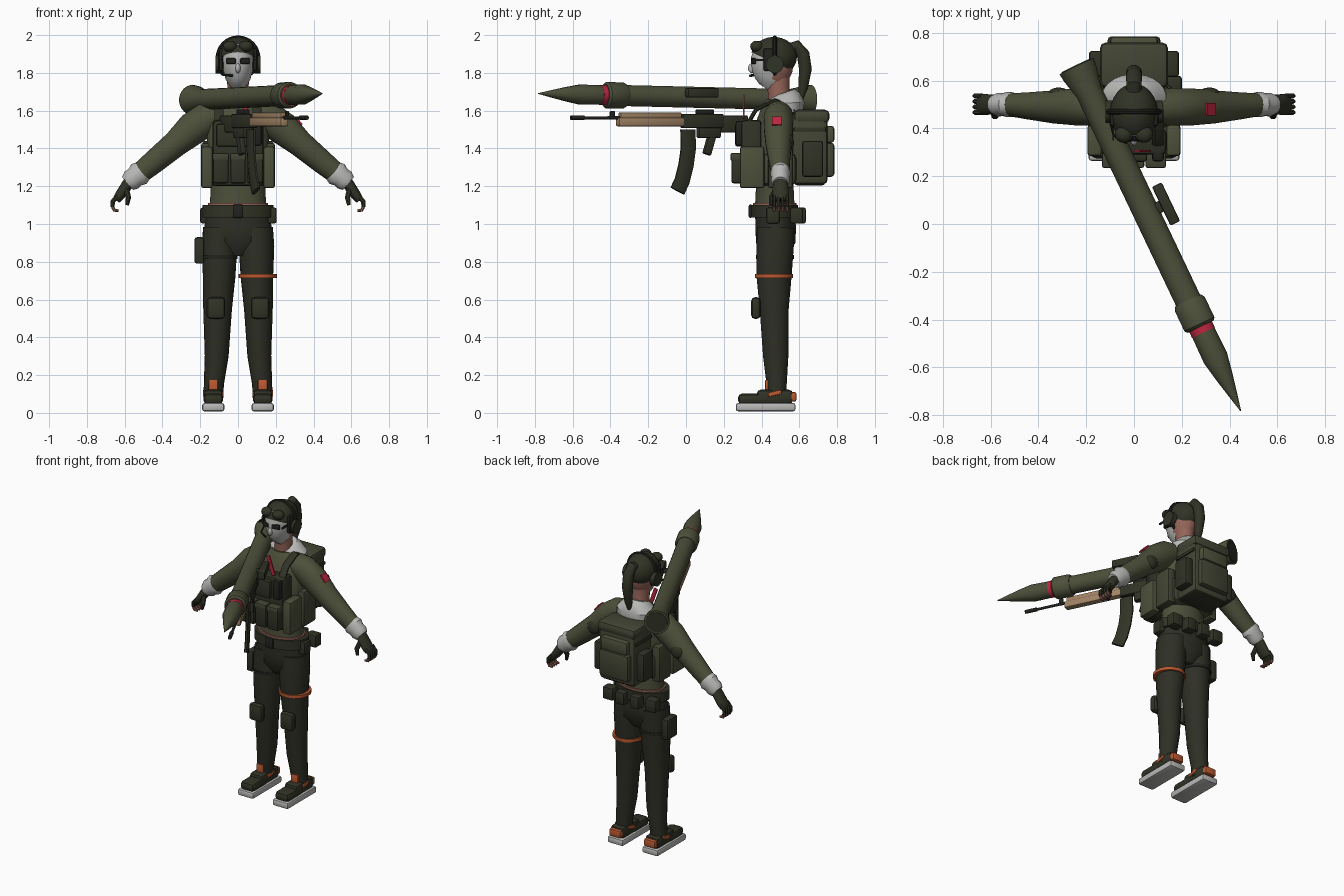
import bpy, bmesh, math
from mathutils import Vector, Matrix

cube = bpy.data.objects.get("Cube")
if cube:
    bpy.data.objects.remove(cube, do_unlink=True)


def material(name, *rgb):
    mat = bpy.data.materials.new(name)
    mat.use_nodes = True
    mat.diffuse_color = (*rgb, 1)
    mat.node_tree.nodes["Principled BSDF"].inputs["Base Color"].default_value = (*rgb, 1)
    return mat


olive = material("olive_cloth", .075, .08, .043)
pack_green = material("pack_green", .055, .06, .034)
gear = material("dark_gear", .03, .033, .019)
trouser = material("trouser_cloth", .027, .028, .018)
black = material("black_parts", .016, .017, .013)
grey = material("pale_grey", .48, .48, .47)
red = material("red", .5, .02, .05)
orange = material("orange", .5, .1, .03)
tan = material("tan_handguard", .36, .23, .13)
skin = material("skin", .3, .13, .1)


def finish(name, bm, *mats):
    bmesh.ops.recalc_face_normals(bm, faces=bm.faces)
    mesh = bpy.data.meshes.new(name)
    bm.to_mesh(mesh)
    bm.free()
    for mat in mats:
        mesh.materials.append(mat)
    mesh.shade_smooth()
    mesh.set_sharp_from_angle(angle=math.radians(35))
    obj = bpy.data.objects.new(name, mesh)
    bpy.context.collection.objects.link(obj)
    return obj


def box(name, loc, size, mat, bevel=.012, rot=(0, 0, 0)):
    bm = bmesh.new()
    bmesh.ops.create_cube(bm, size=1)
    bmesh.ops.scale(bm, vec=size, verts=bm.verts)
    if bevel:
        bmesh.ops.bevel(bm, geom=bm.edges[:], offset=min(bevel, min(size) * .4),
                        segments=2, affect='EDGES', profile=.5)
    obj = finish(name, bm, mat)
    obj.location, obj.rotation_euler = loc, rot
    return obj


def ball(name, loc, radii, mat):
    bm = bmesh.new()
    bmesh.ops.create_uvsphere(bm, u_segments=24, v_segments=16, radius=1)
    bmesh.ops.transform(bm, matrix=Matrix.Translation(loc) @ Matrix.Diagonal((*radii, 1)), verts=bm.verts)
    return finish(name, bm, mat)


def loft(name, rings, mat, u=(0, 1, 0), n=18):
    """Skin elliptical rings (x, y, z, radius along u, radius across)."""
    bm = bmesh.new()
    points = [Vector(r[:3]) for r in rings]
    loops = []
    for i, ring in enumerate(rings):
        t = (points[min(i + 1, len(points) - 1)] - points[max(i - 1, 0)]).normalized()
        v = t.cross(Vector(u)).normalized()
        w = v.cross(t)
        angles = [math.tau * (k + .5) / n for k in range(n)]
        loops.append([bm.verts.new(points[i] + w * ring[3] * math.cos(a) + v * ring[4] * math.sin(a))
                      for a in angles])
    for low, high in zip(loops, loops[1:]):
        for k in range(n):
            bm.faces.new((low[k], low[k - 1], high[k - 1], high[k]))
    bm.faces.new(loops[0])
    bm.faces.new(loops[-1])
    return finish(name, bm, mat)


def flip(rings, s):
    return [(s * r[0], *r[1:]) for r in rings]


# Torso, waist trim, belt and hips
loft("jacket", [(0, .47, 1.1, .105, .15), (0, .47, 1.2, .1, .145), (0, .47, 1.36, .115, .16),
                (0, .48, 1.52, .115, .17), (0, .49, 1.6, .095, .15), (0, .49, 1.66, .065, .075)], olive, n=28)
loft("waist_trim", [(0, .47, 1.09, .115, .16), (0, .47, 1.112, .115, .16)], skin, n=28)
loft("belt", [(0, .47, 1.035, .125, .188), (0, .47, 1.1, .125, .188)], gear, n=28)
loft("hips", [(0, .47, 1.07, .105, .165), (0, .475, .98, .108, .18), (0, .475, .9, .105, .165),
              (0, .475, .83, .06, .07)], trouser, n=28)
box("buckle", (0, .342, 1.068), (.055, .02, .07), black)
for x, y, w in [(-.16, .585, .08), (.16, .585, .08), (-.05, .6, .07), (.06, .6, .07), (.18, .46, .05)]:
    box("belt_pouch", (x, y, 1.045), (w, .07, .085), gear)
box("holster", (-.205, .47, .86), (.05, .11, .14), gear)
loft("holster_strap", [(-.1, .47, .815, .102, .098), (-.1, .47, .835, .102, .098)], black)
loft("thigh_band", [(.105, .465, .715, .102, .102), (.105, .465, .736, .102, .102)], orange)

# Legs and shoes
for s, side in ((1, "left"), (-1, "right")):
    leg = [(.095, .475, .98, .1, .09), (.098, .472, .88, .1, .094), (.1, .466, .72, .094, .086),
           (.108, .467, .55, .078, .076), (.113, .475, .3, .068, .063), (.128, .48, .15, .054, .053),
           (.13, .482, .08, .05, .053)]
    loft(side + "_trouser_leg", flip(leg, s), trouser)
    box(side + "_knee_pad", (s * .117, .37, .555), (.098, .05, .115), gear, .02)
    box(side + "_sole", (s * .131, .422, .03), (.118, .315, .044), grey)
    box(side + "_shoe_toe", (s * .131, .36, .073), (.104, .17, .06), gear, .024)
    box(side + "_shoe_body", (s * .131, .47, .085), (.1, .19, .075), gear, .02)
    box(side + "_heel_tab", (s * .131, .562, .085), (.085, .045, .05), orange, .01)
    box(side + "_shoe_strap", (s * .131, .47, .103), (.11, .07, .022), orange, .005, (.25, 0, 0))
    box(side + "_tongue", (s * .131, .428, .14), (.05, .018, .07), orange, .005)

# Arms, cuffs, gloves
for s, side in ((1, "left"), (-1, "right")):
    arm = [(.09, .49, 1.58, .075, .075), (.16, .49, 1.56, .08, .088), (.24, .49, 1.505, .078, .088),
           (.33, .49, 1.425, .07, .07), (.45, .495, 1.325, .056, .062), (.53, .5, 1.26, .047, .055)]
    loft(side + "_sleeve", flip(arm, s), olive)
    cuff = [(.505, .5, 1.28, .049, .058), (.525, .5, 1.264, .054, .066), (.545, .5, 1.248, .048, .055),
            (.565, .5, 1.232, .05, .057), (.585, .5, 1.215, .04, .045)]
    loft(side + "_cuff", flip(cuff, s), grey)
    palm = [(.565, .5, 1.24, .034, .03), (.595, .5, 1.195, .042, .03), (.63, .5, 1.145, .045, .026),
            (.645, .5, 1.125, .04, .02)]
    loft(side + "_glove", flip(palm, s), gear)
    thumb = [(.59, .475, 1.18, .016, .016), (.58, .452, 1.14, .015, .015), (.587, .45, 1.1, .01, .01)]
    loft(side + "_thumb", flip(thumb, s), gear, n=8)
    for k in range(4):
        y = .467 + k * .023
        finger = [(.636, y, 1.15, .011, .013), (.663, y, 1.12, .011, .013), (.664, y, 1.09, .01, .012)]
        tip = [(.664, y, 1.092, .01, .01), (.655, y, 1.073, .01, .01), (.632, y, 1.07, .007, .007)]
        loft(side + "_finger", flip(finger, s), gear, n=8)
        loft(side + "_fingertip", flip(tip, s), skin, n=8)
    ball(side + "_elbow_pad", (s * .315, .545, 1.43), (.045, .026, .045), gear)
box("arm_patch", (.322, .48, 1.546), (.054, .052, .009), red, 0, (0, .88, 0))

# Vest with pouches and shoulder straps
box("front_plate", (0, .345, 1.375), (.27, .11, .35), gear, .02)
for x in (-.091, 0, .091):
    box("magazine_pouch", (x, .275, 1.29), (.082, .07, .15), gear)
    box("pouch_flap", (x, .27, 1.355), (.086, .07, .04), pack_green, .008)
box("chest_pouch", (-.03, .28, 1.47), (.17, .04, .12), gear)
box("chest_radio", (.1, .285, 1.48), (.05, .045, .13), black)
box("cummerbund", (0, .46, 1.29), (.33, .25, .17), pack_green, .03)
for s, side in ((1, "left"), (-1, "right")):
    box(side + "_vest_pouch", (s * .165, .35, 1.3), (.06, .13, .22), olive)
    box(side + "_rear_vest_pouch", (s * .165, .5, 1.31), (.06, .13, .24), pack_green)
    strap = [(.1, .31, 1.5, .026, .012), (.1, .37, 1.605, .026, .012), (.1, .47, 1.655, .026, .012),
             (.1, .56, 1.62, .026, .012), (.1, .6, 1.54, .026, .012)]
    loft(side + "_shoulder_strap", flip(strap, s), gear, u=(1, 0, 0), n=8)

# Backpack
box("backpack", (0, .655, 1.4), (.27, .19, .38), pack_green, .025)
box("backpack_lid", (0, .665, 1.57), (.285, .19, .07), pack_green, .025)
box("rear_pocket", (0, .76, 1.34), (.22, .05, .18), pack_green, .015)
box("rear_pocket_flap", (0, .755, 1.475), (.2, .06, .09), olive, .015)
for s, side in ((1, "left"), (-1, "right")):
    box(side + "_backpack_pouch", (s * .158, .67, 1.345), (.06, .11, .19), gear)
    box(side + "_compression_strap", (s * .137, .655, 1.5), (.012, .17, .022), gear, .004)
box("bedroll_strap", (0, .655, 1.225), (.24, .16, .04), gear)

# Neck and scarf
loft("neck", [(0, .5, 1.63, .065, .062), (0, .49, 1.7, .058, .055), (0, .485, 1.8, .065, .06)], skin)
loft("scarf", [(0, .53, 1.59, .09, .14), (0, .53, 1.64, .098, .135), (0, .525, 1.68, .08, .095),
               (0, .52, 1.695, .06, .07)], grey, n=24)

# Head: masked face in front, skin behind
head = loft("head", [(0, .42, 1.72, .04, .022), (0, .43, 1.735, .068, .042), (0, .445, 1.77, .095, .066),
                     (0, .455, 1.82, .11, .08), (0, .458, 1.88, .114, .085), (0, .46, 1.95, .09, .065)],
            grey, n=28)
head.data.materials.append(skin)
for face in head.data.polygons:
    face.material_index = int(face.center.y > .46)
ball("nose", (0, .35, 1.825), (.014, .022, .026), grey)
for s, side in ((1, "left"), (-1, "right")):
    box(side + "_lens", (s * .036, .357, 1.863), (.054, .018, .032), black, .006, (0, 0, s * .25))
    bpy.ops.mesh.primitive_cylinder_add(vertices=24, radius=.047, depth=.032,
                                        location=(s * .104, .47, 1.845), rotation=(0, math.pi / 2, 0))
    cup = bpy.context.object
    cup.name = side + "_ear_cup"
    cup.data.materials.append(gear)
    box(side + "_side_hair", (s * .09, .44, 1.87), (.024, .06, .12), black)
    ball(side + "_goggle", (s * .042, .375, 1.94), (.038, .035, .03), gear)
    box(side + "_glasses_arm", (s * .087, .4, 1.868), (.008, .1, .012), black, 0)

# Hair shell, open under a sloping hairline
bm = bmesh.new()
bmesh.ops.create_uvsphere(bm, u_segments=32, v_segments=24, radius=1)
place = Matrix.Translation((0, .465, 1.885)) @ Matrix.Diagonal((.1, .122, .105, 1))
bmesh.ops.transform(bm, matrix=place, verts=bm.verts)
bmesh.ops.bisect_plane(bm, geom=bm.verts[:] + bm.edges[:] + bm.faces[:], plane_co=(0, .35, 1.908),
                       plane_no=(0, -.45, -1), clear_outer=True)
finish("hair", bm, gear)
bpy.ops.mesh.primitive_torus_add(major_radius=.107, minor_radius=.011, major_segments=32, minor_segments=8,
                                 location=(0, .47, 1.88), rotation=(math.pi / 2, 0, 0))
band = bpy.context.object
band.name = "headset_band"
band.data.materials.append(black)
loft("microphone", [(-.105, .45, 1.82, .005, .005), (-.085, .37, 1.79, .005, .005),
                    (-.03, .34, 1.785, .008, .008)], black, u=(0, 0, 1), n=8)
loft("ponytail", [(0, .54, 1.93, .03, .025), (0, .585, 1.945, .032, .03), (0, .62, 1.9, .034, .034),
                  (0, .632, 1.82, .034, .034), (0, .62, 1.72, .026, .025), (0, .602, 1.625, .004, .004)],
     gear, u=(1, 0, 0))

# Launcher and rifle share one heading
heading = math.atan(.476)
ahead = (math.sin(heading), -math.cos(heading), 0)


def on_axis(y, z, off=0):
    return (-.24 + (.66 - y) * .476 + off * math.cos(heading), y + off * math.sin(heading), z)


def barrel(name, profile, mat, z=None, n=24):
    rings = [(*on_axis(y, z or 1.672 - y * .024), r, r) for y, r in profile]
    return loft(name, rings, mat, u=(0, 0, 1), n=n)


def gun_box(name, y, z, size, mat, off=0, tilt=0):
    return box(name, on_axis(y, z, off), size, mat, .008, (tilt, 0, heading))


barrel("launcher_tube", [(.66, .08), (.63, .076), (.55, .056), (-.34, .056)], olive)
barrel("launcher_collar", [(-.32, .06), (-.335, .07), (-.42, .07), (-.43, .06)], olive)
barrel("warhead_band", [(-.42, .053), (-.455, .053)], red)
barrel("warhead", [(-.455, .053), (-.56, .055), (-.64, .038), (-.72, .018), (-.782, .002)], olive, n=12)
barrel("launcher_back_cap", [(.664, .068), (.658, .068)], gear)
gun_box("launcher_sight", .045, 1.695, (.045, .18, .052), gear, off=.09)
gun_box("sight_mount", .045, 1.69, (.07, .05, .02), gear, off=.055)
box("red_strap", (.035, .305, 1.62), (.025, .009, .13), red, 0, (0, -.35, 0))

# Rifle under the launcher
barrel("rifle_barrel", [(-.6, .008), (-.35, .009)], black, z=1.562, n=12)
barrel("muzzle", [(-.61, .012), (-.54, .013)], black, z=1.563, n=12)
gun_box("front_sight", -.39, 1.575, (.014, .03, .045), black)
gun_box("lower_handguard", -.19, 1.54, (.045, .385, .045), tan)
gun_box("upper_handguard", -.19, 1.575, (.036, .36, .032), tan)
gun_box("receiver", .085, 1.545, (.045, .24, .075), gear)
gun_box("receiver_lower", .12, 1.485, (.04, .13, .06), gear)
gun_box("rifle_stock", .25, 1.53, (.04, .16, .09), gear)
gun_box("rifle_grip", .125, 1.425, (.032, .045, .12), gear, tilt=-.3)
gun_box("rail_optic", .1, 1.592, (.035, .1, .03), black)
magazine = [(*on_axis(y, z), .046, .014) for y, z in [(.01, 1.5), (.012, 1.4), (0, 1.31), (-.02, 1.23), (-.045, 1.175)]]
loft("rifle_magazine", magazine, gear, u=ahead, n=8)
